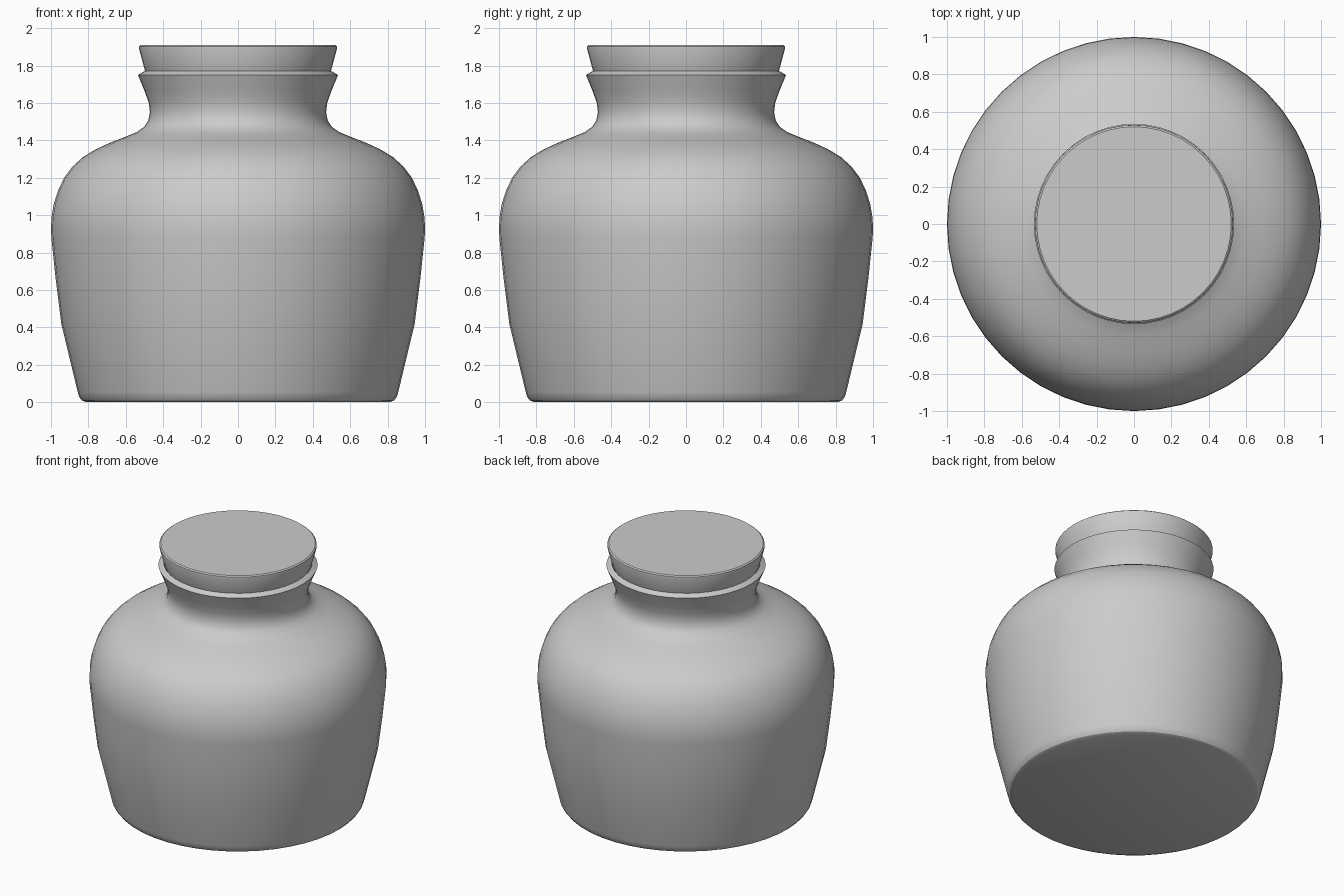
import bpy, bmesh
from math import sin, cos, tau

if "Cube" in bpy.data.objects:
    bpy.data.objects.remove(bpy.data.objects["Cube"])

SEGMENTS = 48


def lathe(name, profile, cap_bottom=True, cap_top=True):
    """Spin a (radius, height) profile around z, with optional flat caps."""
    bm = bmesh.new()
    rings = [[bm.verts.new((r * cos(tau * i / SEGMENTS), r * sin(tau * i / SEGMENTS), z))
              for i in range(SEGMENTS)] for r, z in profile]
    for low, high in zip(rings, rings[1:]):
        for i in range(SEGMENTS):
            j = (i + 1) % SEGMENTS
            bm.faces.new((low[i], low[j], high[j], high[i]))
    if cap_bottom:
        bm.faces.new(rings[0][::-1])
    if cap_top:
        bm.faces.new(rings[-1])
    bmesh.ops.recalc_face_normals(bm, faces=bm.faces)
    mesh = bpy.data.meshes.new(name)
    bm.to_mesh(mesh)
    bm.free()
    obj = bpy.data.objects.new(name, mesh)
    bpy.context.collection.objects.link(obj)
    return obj


# Jar body: rounded foot, tapered wall, round shoulder, flared neck, lip turned inwards
lathe("jar_body", [
    (0.81, 0), (0.835, 0.01), (0.85, 0.03), (0.857, 0.055),
    (0.945, 0.42), (0.975, 0.66), (0.998, 0.88), (1.0, 0.93), (0.997, 0.99),
    (0.985, 1.06), (0.963, 1.13), (0.93, 1.2), (0.885, 1.26), (0.83, 1.31),
    (0.765, 1.35), (0.69, 1.385), (0.60, 1.42), (0.54, 1.445), (0.502, 1.472),
    (0.48, 1.505), (0.471, 1.55), (0.477, 1.6), (0.50, 1.665), (0.535, 1.75),
    (0.50, 1.77), (0.485, 1.74),
])

# Stopper: tapered plug seated in the mouth, with a softened top edge
lathe("stopper", [(0.488, 1.745), (0.497, 1.77), (0.53, 1.893), (0.529, 1.903), (0.52, 1.91)])

# Smooth shading with crisp rims
for obj in bpy.context.collection.objects:
    obj.select_set(True)
    bpy.context.view_layer.objects.active = obj
bpy.ops.object.shade_smooth_by_angle(angle=0.52)
